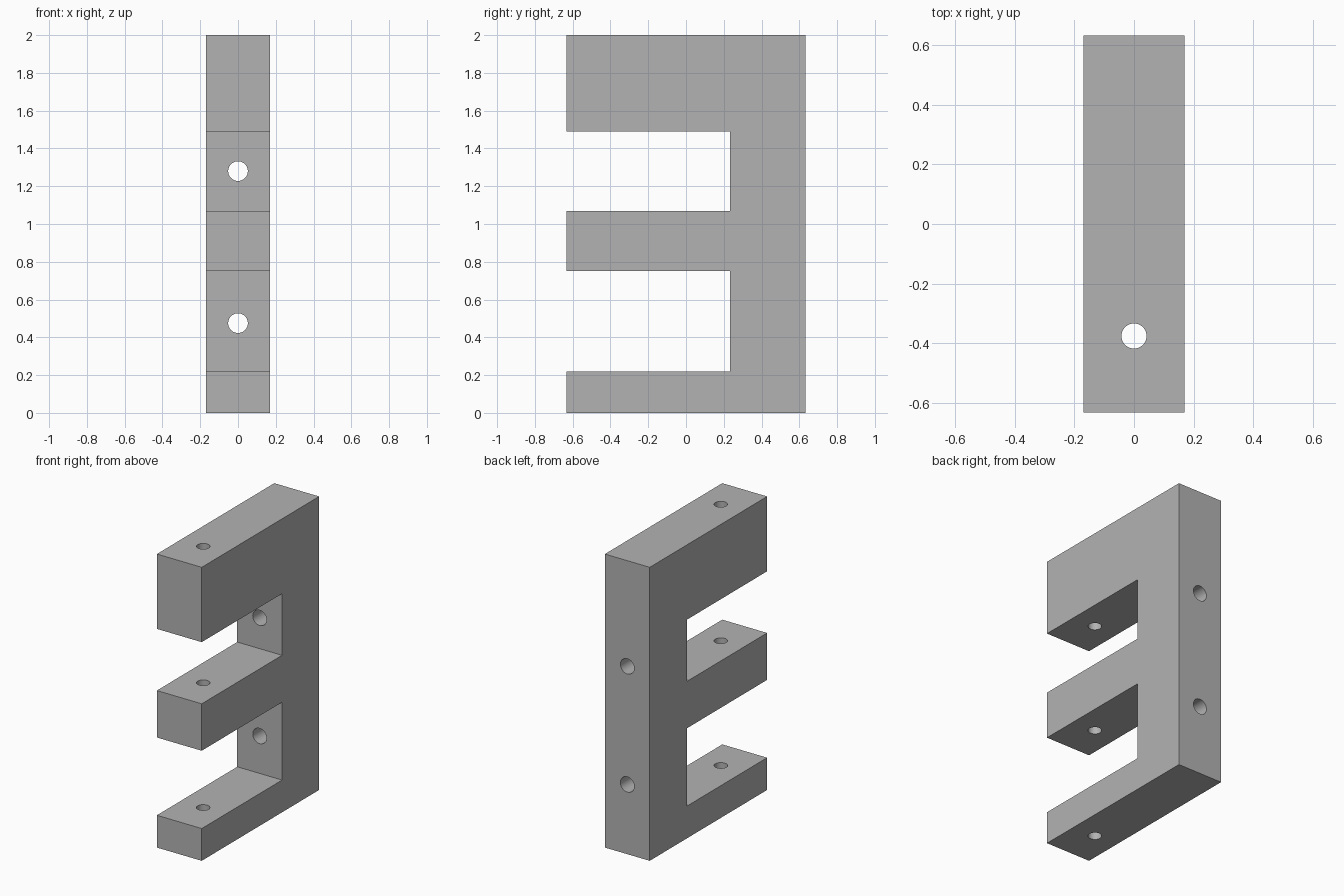
import bpy, bmesh, math

cube = bpy.data.objects.get("Cube")
if cube:
    bpy.data.objects.remove(cube, do_unlink=True)

HALF_W, HALF_D, INNER_Y = 0.169, 0.632, 0.233

grey = bpy.data.materials.new("plain grey")
grey.use_nodes = True
grey.diffuse_color = (0.45, 0.45, 0.45, 1)
grey.node_tree.nodes["Principled BSDF"].inputs["Base Color"].default_value = grey.diffuse_color

# Side profile (y, z): a spine at the back with three arms reaching forward
profile = [(HALF_D, 0)]
for low, high in ((0, 0.22), (0.75, 1.07), (1.49, 2)):
    if low:
        profile.append((INNER_Y, low))
    profile += [(-HALF_D, low), (-HALF_D, high)]
    if high < 2:
        profile.append((INNER_Y, high))
profile.append((HALF_D, 2))

# Extrude the profile across the width
bm = bmesh.new()
face = bm.faces.new([bm.verts.new((-HALF_W, y, z)) for y, z in profile])
moved = bmesh.ops.extrude_face_region(bm, geom=[face])["geom"]
bmesh.ops.translate(bm, vec=(2 * HALF_W, 0, 0),
                    verts=[v for v in moved if isinstance(v, bmesh.types.BMVert)])
bmesh.ops.recalc_face_normals(bm, faces=bm.faces)
mesh = bpy.data.meshes.new("three_arm_bracket")
bm.to_mesh(mesh)
bm.free()
mesh.materials.append(grey)
bracket = bpy.data.objects.new("three_arm_bracket", mesh)
bpy.context.collection.objects.link(bracket)


def drill(name, radius, depth, location, tilt=0):
    """Cut a round hole through the bracket."""
    bpy.ops.mesh.primitive_cylinder_add(vertices=48, radius=radius, depth=depth,
                                        location=location, rotation=(tilt, 0, 0))
    cutter = bpy.context.object
    cutter.name = name
    cutter.hide_render = True
    cutter.data.materials.append(grey)
    bpy.context.view_layer.objects.active = bracket
    mod = bracket.modifiers.new(name, "BOOLEAN")
    mod.operation, mod.solver, mod.object = "DIFFERENCE", "EXACT", cutter
    bpy.ops.object.modifier_apply(modifier=mod.name)
    bpy.data.objects.remove(cutter, do_unlink=True)


# One vertical hole through all arms, two horizontal holes through the spine
drill("arm_hole", 0.042, 3, (0, -0.375, 1))
for z in (0.475, 1.28):
    drill("spine_hole", 0.052, 1, (0, 0.5, z), math.pi / 2)

# Smooth hole walls, sharp outer edges
bpy.ops.object.select_all(action="DESELECT")
bracket.select_set(True)
bpy.context.view_layer.objects.active = bracket
bpy.ops.object.shade_smooth_by_angle(angle=math.radians(30))
